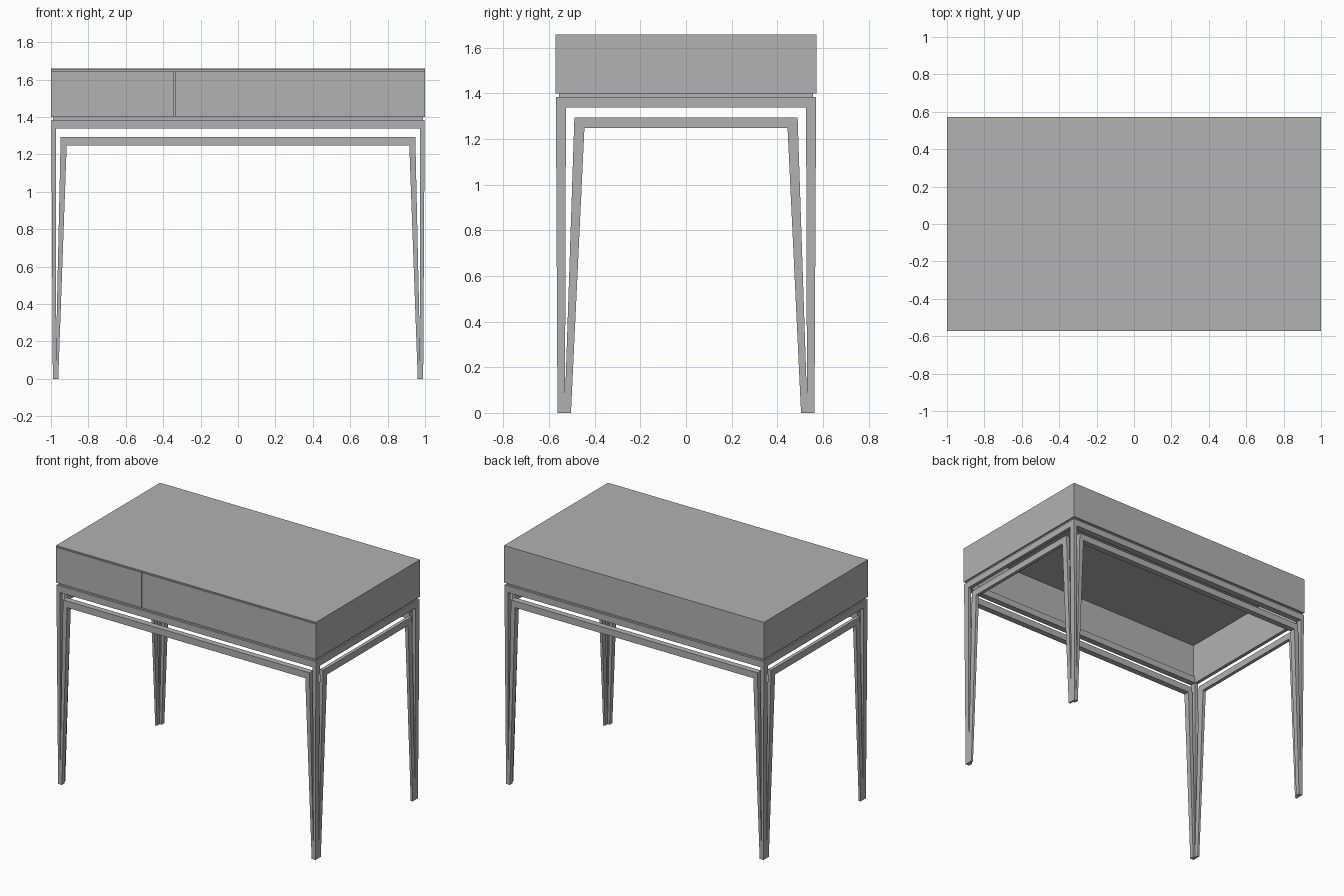
import bpy
import bmesh

default = bpy.data.objects.get("Cube")
if default:
    bpy.data.objects.remove(default, do_unlink=True)

# One plain grey finish
grey = bpy.data.materials.new("matte_grey")
grey.use_nodes = True
colour = (0.445, 0.445, 0.445, 1)
grey.diffuse_color = colour
grey.node_tree.nodes["Principled BSDF"].inputs["Base Color"].default_value = colour

HALF_X, HALF_Y = 1.0, 0.571
BOX_BOTTOM, BOX_TOP = 1.40, 1.658
FRAME_TOP = 1.384


def finish(name, bm):
    bmesh.ops.recalc_face_normals(bm, faces=bm.faces)
    mesh = bpy.data.meshes.new(name)
    bm.to_mesh(mesh)
    bm.free()
    mesh.materials.append(grey)
    obj = bpy.data.objects.new(name, mesh)
    bpy.context.collection.objects.link(obj)
    return obj


def block(name, low, high):
    bm = bmesh.new()
    bmesh.ops.create_cube(bm, size=1)
    for v in bm.verts:
        v.co = [a + (b - a) * (c + 0.5) for a, b, c in zip(low, high, v.co)]
    return finish(name, bm)


def cut(target, low, high):
    cutter = block("cutter", low, high)
    cutter.hide_render = True
    mod = target.modifiers.new("cut", "BOOLEAN")
    mod.operation = "DIFFERENCE"
    mod.solver = "EXACT"
    mod.object = cutter
    bpy.context.view_layer.objects.active = target
    bpy.ops.object.modifier_apply(modifier=mod.name)
    bpy.data.objects.remove(cutter, do_unlink=True)


# Desk box: a shell open underneath, with shadow gaps around the drawer fronts
wall = 0.025
box = block("desk_box", (-HALF_X, -HALF_Y, BOX_BOTTOM), (HALF_X, HALF_Y, BOX_TOP))
cut(box, (wall - HALF_X, wall - HALF_Y, BOX_BOTTOM - 0.1),
    (HALF_X - wall, HALF_Y - wall, BOX_TOP - wall))
groove_back = -HALF_Y + 0.012
cut(box, (-0.343, -1, BOX_BOTTOM - 0.1), (-0.337, groove_back, BOX_TOP - 0.01))
cut(box, (-HALF_X + 0.004, -1, BOX_TOP - 0.012),
    (HALF_X - 0.004, groove_back, BOX_TOP - 0.008))

# Recessed ring between the box and the frame
ring = block("shadow_gap_ring", (-0.988, -0.556, FRAME_TOP), (0.988, 0.556, BOX_BOTTOM))
cut(ring, (wall - HALF_X, wall - HALF_Y, 1), (HALF_X - wall, HALF_Y - wall, 2))


def arch(name, outer, slot_out, slot_in, inner, apex, rails, depths, along_x, side):
    """Double arch; widths are (foot, top), depths (outer foot, outer top, inner foot, inner top)."""
    bm = bmesh.new()
    apex_w, apex_z = apex
    half = {
        "outer_foot": (outer[0], 0), "outer_top": (outer[1], FRAME_TOP),
        "slot_top": (slot_out, rails[0]), "slot_low": (slot_in, rails[1]),
        "apex": (apex_w, apex_z), "mid_foot": (apex_w, 0),
        "inner_foot": (inner[0], 0), "inner_top": (inner[1], rails[2]),
    }
    left = {k: bm.verts.new((-w, 0, z)) for k, (w, z) in half.items()}
    right = {k: bm.verts.new((w, 0, z)) for k, (w, z) in half.items()}

    def band(keys_out, keys_in):
        loop = [left[k] for k in keys_out] + [right[k] for k in reversed(keys_out)]
        loop += [right[k] for k in keys_in] + [left[k] for k in reversed(keys_in)]
        bm.faces.new(loop)

    band(["outer_foot", "outer_top"], ["mid_foot", "apex", "slot_top"])
    band(["mid_foot", "apex", "slot_low"], ["inner_foot", "inner_top"])
    result = bmesh.ops.extrude_face_region(bm, geom=bm.faces[:], use_keep_orig=True)
    rear = {g for g in result["geom"] if isinstance(g, bmesh.types.BMVert)}
    # Lean both faces slightly so that the legs taper to the foot
    for v in bm.verts:
        foot, top = depths[2:] if v in rear else depths[:2]
        d = side * (foot + (top - foot) * v.co.z / FRAME_TOP)
        v.co = (v.co.x, d, v.co.z) if along_x else (d, v.co.x, v.co.z)
    return finish(name, bm)


# Four double arches meet in pairs as L-shaped legs
rails = (1.338, 1.293, 1.247)
for name, side in (("front", -1), ("back", 1)):
    arch(name + "_frame", (0.99, 0.998), 0.972, 0.948, (0.961, 0.916),
         (0.975, 0.07), rails, (0.563, 0.57, 0.533, 0.527), True, side)
for name, side in (("left", 1), ("right", -1)):
    arch(name + "_frame", (0.563, 0.57), 0.526, 0.489, (0.504, 0.445),
         (0.53, 0.06), rails, (0.99, 0.998, 0.976, 0.973), False, side)
